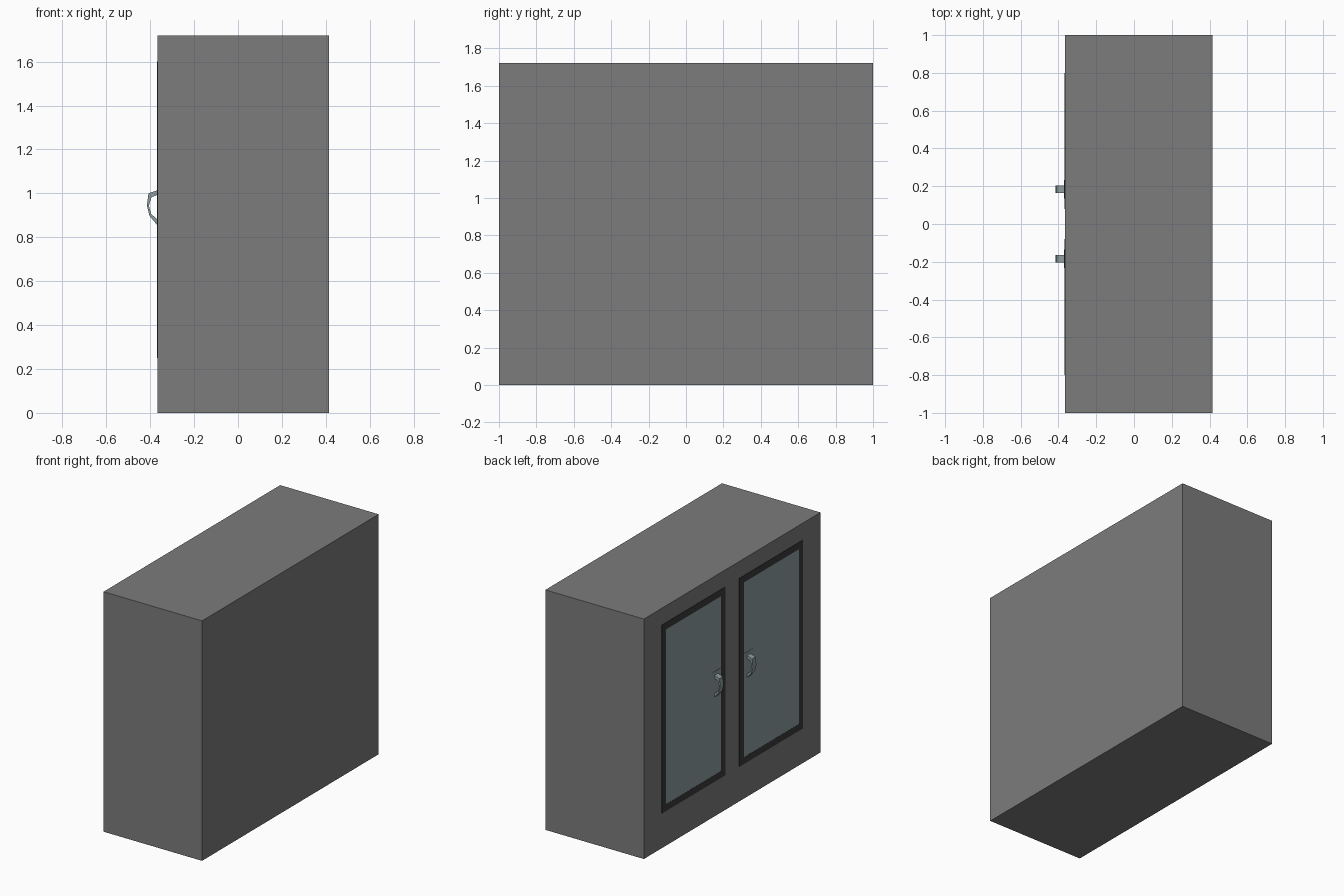
import bpy, bmesh

if "Cube" in bpy.data.objects:
    bpy.data.objects.remove(bpy.data.objects["Cube"])

FACE = -0.366  # plane of the door side


def material(name, color):
    m = bpy.data.materials.new(name)
    m.diffuse_color = (*color, 1)
    m.use_nodes = True
    m.node_tree.nodes["Principled BSDF"].inputs["Base Color"].default_value = m.diffuse_color
    return m


body_grey = material("body_grey", (0.2, 0.2, 0.2))
frame_black = material("frame_black", (0.042, 0.042, 0.042))
panel_teal = material("panel_blue_grey", (0.27, 0.335, 0.345))


def prism(name, profile, y0, y1, mat):
    """Extrude an (x, z) outline from y0 to y1."""
    bm = bmesh.new()
    face = bm.faces.new([bm.verts.new((x, y0, z)) for x, z in profile])
    ext = bmesh.ops.extrude_face_region(bm, geom=[face])
    moved = [g for g in ext["geom"] if isinstance(g, bmesh.types.BMVert)]
    bmesh.ops.translate(bm, vec=(0, y1 - y0, 0), verts=moved)
    bmesh.ops.recalc_face_normals(bm, faces=bm.faces)
    mesh = bpy.data.meshes.new(name)
    bm.to_mesh(mesh)
    bm.free()
    mesh.materials.append(mat)
    ob = bpy.data.objects.new(name, mesh)
    bpy.context.collection.objects.link(ob)
    return ob


def block(name, x0, x1, y0, y1, z0, z1, mat):
    return prism(name, [(x0, z0), (x1, z0), (x1, z1), (x0, z1)], y0, y1, mat)


# Cabinet body
block("cabinet_body", FACE, 0.415, -1, 1, 0, 1.72, body_grey)

# Bow handle outline: outer arc down, inner arc back up
bow = [(FACE, 1.015), (-0.408, 1.0), (-0.415, 0.945), (-0.403, 0.897), (FACE, 0.853),
       (FACE, 0.88), (-0.396, 0.907), (-0.406, 0.945), (-0.394, 0.983), (FACE, 0.993)]

for side, s in (("left", 1), ("right", -1)):
    # Door: dark frame bars around a pale panel
    x0 = FACE - 0.003
    w = 0.048
    bars = [(0.08, 0.80, 0.25, 0.25 + w), (0.08, 0.80, 1.60 - w, 1.60),
            (0.08, 0.08 + w, 0.25 + w, 1.60 - w), (0.80 - w, 0.80, 0.25 + w, 1.60 - w)]
    for i, (ya, yb, za, zb) in enumerate(bars):
        block(f"{side}_door_frame_{i}", x0, FACE, s * ya, s * yb, za, zb, frame_black)
    block(f"{side}_door_panel", FACE - 0.002, FACE, s * (0.08 + w), s * (0.80 - w),
          0.25 + w, 1.60 - w, panel_teal)
    # Handle with its backing plate
    block(f"{side}_handle_plate", FACE - 0.004, FACE, s * 0.135, s * 0.232,
          0.84, 1.04, panel_teal)
    prism(f"{side}_handle", bow, s * 0.165, s * 0.205, panel_teal)
